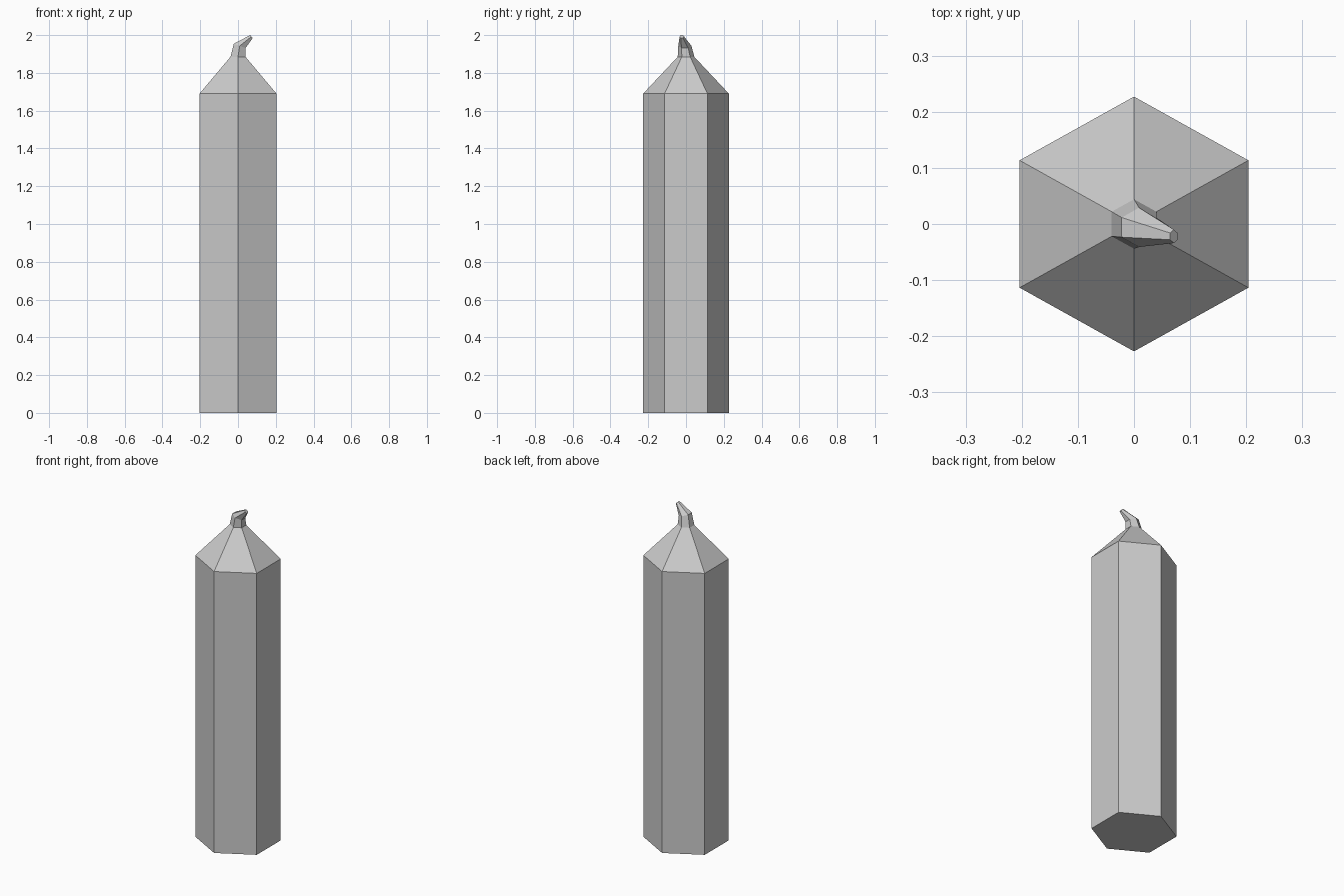
import bpy, bmesh, math
from mathutils import Matrix, Vector

cube = bpy.data.objects.get("Cube")
if cube:
    bpy.data.objects.remove(cube, do_unlink=True)

# Single grey colour
grey = bpy.data.materials.new("light_grey")
grey.use_nodes = True
colour = (0.6, 0.6, 0.6, 1)
grey.diffuse_color = colour
grey.node_tree.nodes["Principled BSDF"].inputs["Base Color"].default_value = colour

SIDES = 6


def ring(bm, centre, rx, ry, tilt=0):
    """Hexagonal section with corners on the y axis, tipped towards +x."""
    turn = Matrix.Rotation(math.radians(tilt), 3, 'Y')
    verts = []
    for i in range(SIDES):
        a = math.pi / 2 + i * math.tau / SIDES
        p = turn @ Vector((rx * math.cos(a), ry * math.sin(a), 0))
        verts.append(bm.verts.new(p + Vector(centre)))
    return verts


def loft(name, sections, cap_start, cap_end):
    bm = bmesh.new()
    rings = [ring(bm, *s) for s in sections]
    for low, high in zip(rings, rings[1:]):
        for i in range(SIDES):
            j = (i + 1) % SIDES
            bm.faces.new((low[i], low[j], high[j], high[i]))
    if cap_start:
        bm.faces.new(rings[0][::-1])
    if cap_end:
        bm.faces.new(rings[-1])
    mesh = bpy.data.meshes.new(name)
    bm.to_mesh(mesh)
    bm.free()
    mesh.materials.append(grey)
    obj = bpy.data.objects.new(name, mesh)
    bpy.context.collection.objects.link(obj)
    return obj


# Hexagonal column with its tapered shoulder
neck = ((0, 0, 1.885), 0.046, 0.044)
loft("candle_body", [((0, 0, 0), 0.2355, 0.227),
                     ((0, 0, 1.69), 0.2355, 0.227), neck], True, False)

# Bent wick rising from the shoulder
loft("wick", [neck,
              ((0.009, -0.006, 1.943), 0.038, 0.035, 20),
              ((0.071, -0.022, 1.992), 0.012, 0.012, 50)], False, True)
